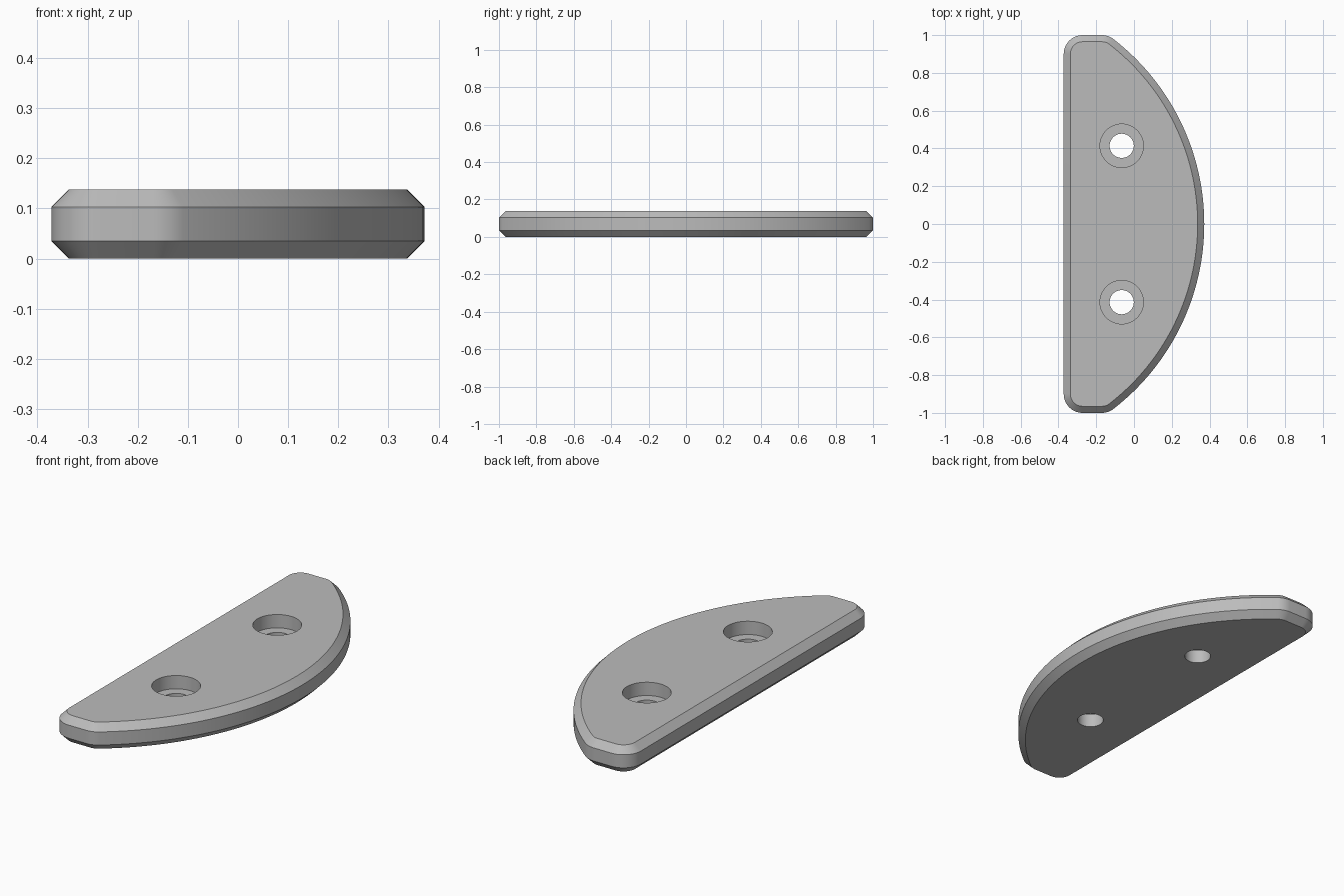
import bpy, bmesh, math
from mathutils import Vector

if "Cube" in bpy.data.objects:
    bpy.data.objects.remove(bpy.data.objects["Cube"], do_unlink=True)

HEIGHT, CHAMFER = 0.138, 0.035
LEFT, RIGHT, END = -0.372, 0.372, 1.0
CORNER, ARC = 0.1, 1.237
HOLE_X, HOLE_Y = -0.065, 0.414

grey = bpy.data.materials.new("light grey")
grey.use_nodes = True
colour = (0.5, 0.5, 0.5, 1)
grey.diffuse_color = colour
grey.node_tree.nodes["Principled BSDF"].inputs["Base Color"].default_value = colour


def arc(cx, cy, r, a0, a1, n):
    return [(cx + r * math.cos(a0 + (a1 - a0) * i / n),
             cy + r * math.sin(a0 + (a1 - a0) * i / n)) for i in range(n + 1)]


def outline(inset):
    """D-shaped outline with rounded corners, offset inwards."""
    cx = RIGHT - ARC
    fy = END - CORNER
    fx = cx + math.sqrt((ARC - CORNER) ** 2 - fy ** 2)
    t = math.atan2(fy, fx - cx)
    r = CORNER - inset
    half = arc(fx, fy, r, t, math.pi / 2, 10)
    half += arc(LEFT + CORNER, fy, r, math.pi / 2, math.pi, 14)
    return (arc(cx, 0, ARC - inset, -t, t, 64)[:-1] + half
            + [(x, -y) for x, y in reversed(half)][:-1])


def loft(name, rings):
    """Join matching closed rings, given as (points, z), into a capped solid."""
    bm = bmesh.new()
    loops = [[bm.verts.new((x, y, z)) for x, y in pts] for pts, z in rings]
    n = len(loops[0])
    for low, high in zip(loops, loops[1:]):
        for i in range(n):
            j = (i + 1) % n
            bm.faces.new((low[i], low[j], high[j], high[i]))
    bm.faces.new(loops[0][::-1])
    bm.faces.new(loops[-1])
    mesh = bpy.data.meshes.new(name)
    bm.to_mesh(mesh)
    bm.free()
    obj = bpy.data.objects.new(name, mesh)
    bpy.context.collection.objects.link(obj)
    mesh.materials.append(grey)
    return obj


# Chamfered plate
plate = loft("plate", [(outline(CHAMFER), 0), (outline(0), CHAMFER),
                       (outline(0), HEIGHT - CHAMFER), (outline(CHAMFER), HEIGHT)])
bpy.context.view_layer.objects.active = plate
plate.select_set(True)

# Two counterbored screw holes
for side in (-1, 1):
    def ring(r):
        return arc(HOLE_X, side * HOLE_Y, r, 0, 2 * math.pi, 48)[:-1]
    cutter = loft("hole_cutter", [(ring(0.064), -0.05), (ring(0.064), HEIGHT / 2),
                                  (ring(0.115), HEIGHT / 2), (ring(0.115), HEIGHT + 0.05)])
    cut = plate.modifiers.new("screw_hole", 'BOOLEAN')
    cut.operation = 'DIFFERENCE'
    cut.solver = 'EXACT'
    cut.object = cutter
    bpy.ops.object.modifier_apply(modifier=cut.name)
    bpy.data.objects.remove(cutter, do_unlink=True)

# Smooth curved walls, sharp chamfer edges
bpy.ops.object.select_all(action='DESELECT')
plate.select_set(True)
bpy.ops.object.shade_smooth_by_angle(angle=math.radians(30))
